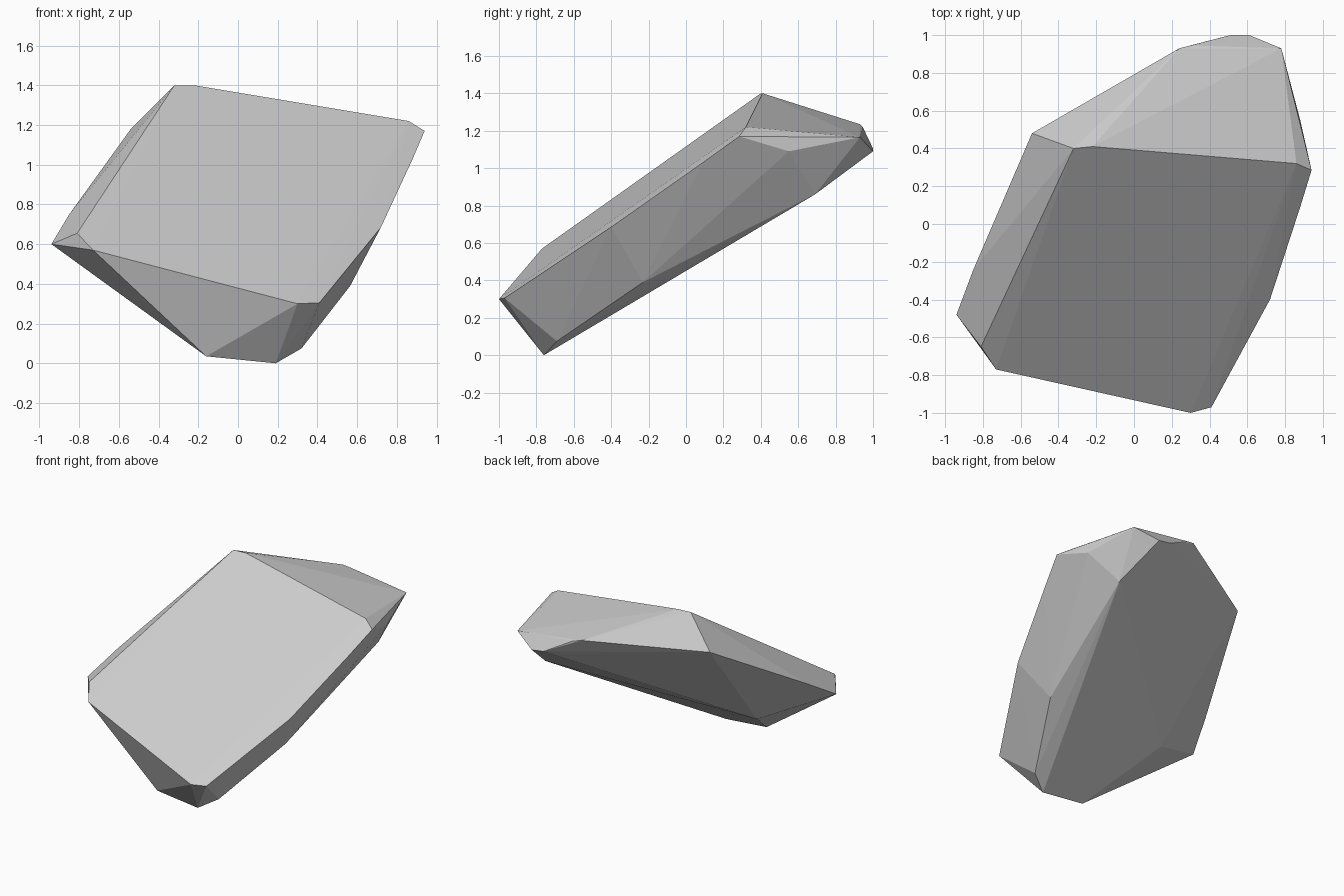
import bpy, bmesh

if "Cube" in bpy.data.objects:
    bpy.data.objects.remove(bpy.data.objects["Cube"])

# Key corners of the slanted slab, grouped by region
upper_face = [(-.32, .40, 1.40), (-.22, .41, 1.40), (.86, .32, 1.22), (.94, .285, 1.17),
              (.88, .09, 1.03), (.72, -.40, .685), (.41, -.97, .305), (.30, -1.0, .30),
              (-.73, -.77, .57), (-.81, -.65, .655)]
left_side = [(-.94, -.48, .60), (-.85, -.24, .75), (-.54, .48, 1.18)]
back_end = [(.24, .93, 1.235), (.30, .945, 1.22), (.51, 1.0, 1.105), (.61, 1.0, 1.09),
            (.78, .93, 1.165), (.88, .55, 1.09)]
underside = [(.71, .69, .86), (.565, -.23, .39), (.32, -.69, .075), (.19, -.76, 0),
             (-.16, -.75, .035), (-.44, -.23, .37)]

# Rock: faceted convex solid wrapped around the corners
bm = bmesh.new()
for p in upper_face + left_side + back_end + underside:
    bm.verts.new(p)
hull = bmesh.ops.convex_hull(bm, input=bm.verts)
loose = {v for v in hull["geom_interior"] + hull["geom_unused"]
         if isinstance(v, bmesh.types.BMVert) and not v.link_faces}
bmesh.ops.delete(bm, geom=list(loose), context='VERTS')
# Merge nearly coplanar triangles into broad flat facets
bmesh.ops.dissolve_limit(bm, angle_limit=0.03, verts=bm.verts, edges=bm.edges)
bmesh.ops.recalc_face_normals(bm, faces=bm.faces)

mesh = bpy.data.meshes.new("rock")
bm.to_mesh(mesh)
bm.free()
rock = bpy.data.objects.new("rock", mesh)
bpy.context.collection.objects.link(rock)
